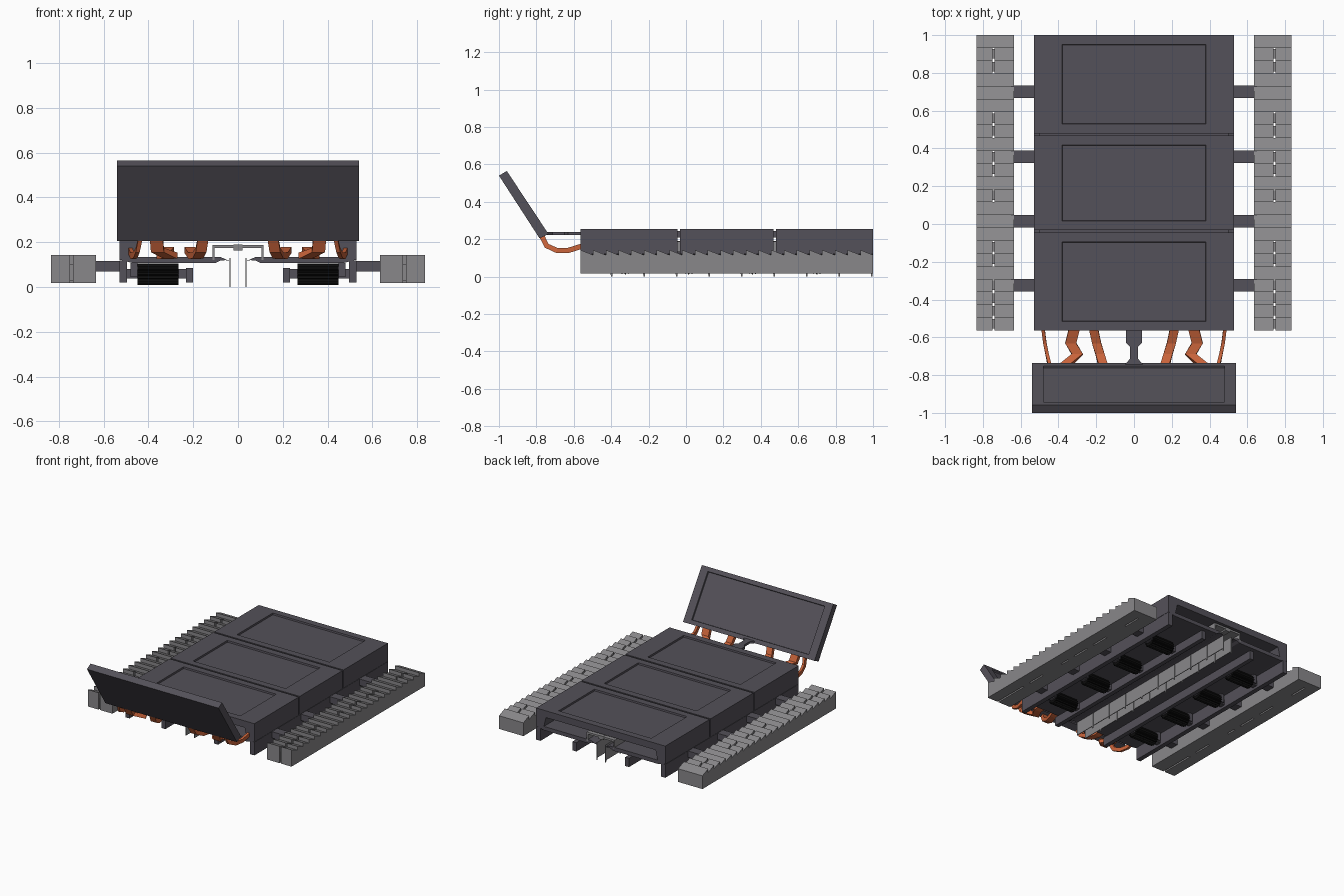
import bpy, bmesh, math
from mathutils import Vector

if "Cube" in bpy.data.objects:
    bpy.data.objects.remove(bpy.data.objects["Cube"])


def material(name, rgb):
    m = bpy.data.materials.new(name)
    m.diffuse_color = (*rgb, 1)
    m.use_nodes = True
    m.node_tree.nodes["Principled BSDF"].inputs["Base Color"].default_value = m.diffuse_color
    return m


DARK = material("dark grey", (0.088, 0.082, 0.1))
GREY = material("mid grey", (0.25, 0.245, 0.255))
ORANGE = material("cable orange", (0.58, 0.125, 0.042))
BLACK = material("black", (0.004, 0.004, 0.004))
Y0, Y1 = -0.565, 1.0
AXLES = (0.70, 0.355, 0.015, -0.325)


def finish(bm, name, mat):
    bmesh.ops.recalc_face_normals(bm, faces=bm.faces)
    me = bpy.data.meshes.new(name)
    bm.to_mesh(me)
    bm.free()
    me.materials.append(mat)
    ob = bpy.data.objects.new(name, me)
    bpy.context.collection.objects.link(ob)
    return ob


def loft(bm, rings):
    """Closed skin through rings of points with capped ends."""
    rows = [[bm.verts.new(p) for p in r] for r in rings]
    n = len(rows[0])
    for a, b in zip(rows, rows[1:]):
        for i in range(n):
            bm.faces.new((a[i], a[(i + 1) % n], b[(i + 1) % n], b[i]))
    bm.faces.new(rows[0])
    bm.faces.new(rows[-1][::-1])


def prism(bm, pts, axis, lo, hi):
    """Extrude a 2D profile along an axis; pts are the other two coordinates."""
    def place(p, t):
        v = list(p)
        v.insert("xyz".index(axis), t)
        return v
    loft(bm, [[place(p, t) for p in pts] for t in (lo, hi)])


def box(bm, x0, x1, y0, y1, z0, z1):
    prism(bm, [(x0, y0), (x1, y0), (x1, y1), (x0, y1)], "z", z0, z1)


def recess(bm, normal, mx, my, depth):
    """Sink a rectangular field into the face pointing along normal."""
    bm.normal_update()
    face = max(bm.faces, key=lambda f: (round(f.normal.dot(normal), 2), f.calc_center_median().z))
    c = face.calc_center_median()
    up = Vector((1, 0, 0)).cross(normal)
    h = max(abs((v.co - c).dot(up)) for v in face.verts) - my
    w = max(abs(v.co.x) for v in face.verts) - mx
    bmesh.ops.inset_individual(bm, faces=[face], thickness=0.02)
    for v in face.verts:
        d = v.co - c
        v.co = c + Vector((math.copysign(w, d.x), 0, 0)) + up * math.copysign(h, d.dot(up))
    bmesh.ops.inset_individual(bm, faces=[face], thickness=0.003, depth=-depth)


# Three hollow deck panels, open front to back
arch = [(-.53, .12), (-.53, .255), (.53, .255), (.53, .12),
        (.47, .12), (.45, .205), (-.45, .205), (-.47, .12)]
for i, (a, b) in enumerate([(Y0, -0.045), (-0.033, 0.468), (0.48, Y1)]):
    bm = bmesh.new()
    prism(bm, arch, "y", a, b)
    bmesh.ops.recalc_face_normals(bm, faces=bm.faces)
    recess(bm, Vector((0, 0, 1)), 0.15, 0.05, 0.012)
    finish(bm, f"deck_panel_{i + 1}", DARK)

# Ties filling the seams between panels
bm = bmesh.new()
for y in (-0.039, 0.474):
    box(bm, -.5, .5, y - .007, y + .007, .21, .243)
finish(bm, "panel_ties", DARK)

# Tilted front shield and its neck
bm = bmesh.new()
prism(bm, [(-1, .54), (-.958, .565), (-.735, .228), (-.783, .205)], "x", -.54, .54)
bmesh.ops.recalc_face_normals(bm, faces=bm.faces)
recess(bm, Vector((0, .337, .223)).normalized(), 0.06, 0.03, 0.01)
finish(bm, "front_shield", DARK)

bm = bmesh.new()
half = [(.042, -.55), (.042, -.63), (.022, -.65), (.022, -.715), (.045, -.74), (.045, -.755)]
prism(bm, half + [(-x, y) for x, y in reversed(half)], "z", .224, .24)
finish(bm, "shield_neck", DARK)

# Centre channel under the deck
bm = bmesh.new()
prism(bm, [(-.115, .12), (-.115, .188), (.115, .188), (.115, .12),
           (.105, .12), (.105, .174), (-.105, .174), (-.105, .12)], "y", Y0, Y1)
box(bm, -.02, .02, Y0, Y1, .163, .19)
finish(bm, "centre_channel", GREY)

# Guide blades in nine segments each side of the centre, with a low tip
bm = bmesh.new()
pitch = (Y1 - Y0) / 9
for s in (-1, 1):
    for i in range(9):
        y = Y0 + i * pitch
        prism(bm, [(y + .002, .016), (y + pitch - .012, .016), (y + pitch - .01, 0),
                   (y + pitch - .002, 0), (y + pitch - .002, .13), (y + .002, .13)],
              "x", s * .033, s * .038)
finish(bm, "guide_blades", GREY)

SLITS = {0, 1, 2, 3, 5, 6, 10, 12, 13, 15, 16, 20, 21}
for s, side in ((-1, "left"), (1, "right")):
    # Floor plate with a thin inner lip
    bm = bmesh.new()
    prism(bm, [(s * .035, .115), (s * .055, .12), (s * .08, .118), (s * .1, .107), (s * .47, .107),
               (s * .52, .12), (s * .47, .135), (s * .08, .135)], "y", Y0, Y1)
    finish(bm, f"floor_plate_{side}", DARK)

    # Long beams, cross axles and outrigger arms
    bm = bmesh.new()
    box(bm, s * .495, s * .53, Y0, Y1, .02, .118)
    box(bm, s * .2, s * .232, Y0, Y1, .02, .085)
    finish(bm, f"long_beams_{side}", DARK)
    bm = bmesh.new()
    for y in AXLES:
        box(bm, s * .51, s * .65, y - .033, y + .033, .07, .117)
        box(bm, s * .22, s * .5, y - .02, y + .02, .038, .08)
        box(bm, s * .45, s * .48, y - .035, y + .035, .045, .108)
    finish(bm, f"axles_{side}", DARK)

    # Ribbed black rollers
    bm = bmesh.new()
    for y in AXLES:
        ring = []
        for k in range(32):
            r, t = (.048, .037)[k % 2], math.tau * k / 32
            ring.append((y + r * math.cos(t), .057 + r * math.sin(t)))
        prism(bm, ring, "x", s * .265, s * .45)
    finish(bm, f"rollers_{side}", BLACK)

    # Side track of overlapping wedge tiles, some split by a slit
    bm = bmesh.new()
    n = 23
    p = (Y1 - Y0) / n
    for i in range(n):
        a, b = Y0 + i * p, Y0 + (i + 1) * p
        wedge = [(a, .018), (b, .018), (b, .116), (a, .143)]
        if i in SLITS:
            prism(bm, wedge, "x", s * .635, s * .738)
            prism(bm, wedge, "x", s * .75, s * .835)
            box(bm, s * .738, s * .75, a + .012, b - .006, .03, .1)
        else:
            prism(bm, wedge, "x", s * .635, s * .835)
    finish(bm, f"side_track_{side}", GREY)

    # Flat ribbon cables: plan-view x positions along a shared sagging path
    sag = [(-.775, .225), (-.745, .165), (-.69, .14), (-.63, .14), (-.55, .165)]
    ribbons = {"inner": (.024, [.155, .165, .18, .198, .215]),
               "middle": (.029, [.365, .36, .30, .335, .315]),
               "outer": (.009, [.435, .448, .46, .472, .482])}
    for label, (w, xs) in ribbons.items():
        rings = []
        for i, (x, (y, z)) in enumerate(zip(xs, sag)):
            q, r = sag[max(i - 1, 0)], sag[min(i + 1, 4)]
            d = Vector((r[0] - q[0], r[1] - q[1])).normalized() * .014
            rings.append([(s * (x + u * w), y - v * d.y, z + v * d.x)
                          for u, v in ((-1, -1), (1, -1), (1, 1), (-1, 1))])
        bm = bmesh.new()
        loft(bm, rings)
        finish(bm, f"cable_{label}_{side}", ORANGE)
